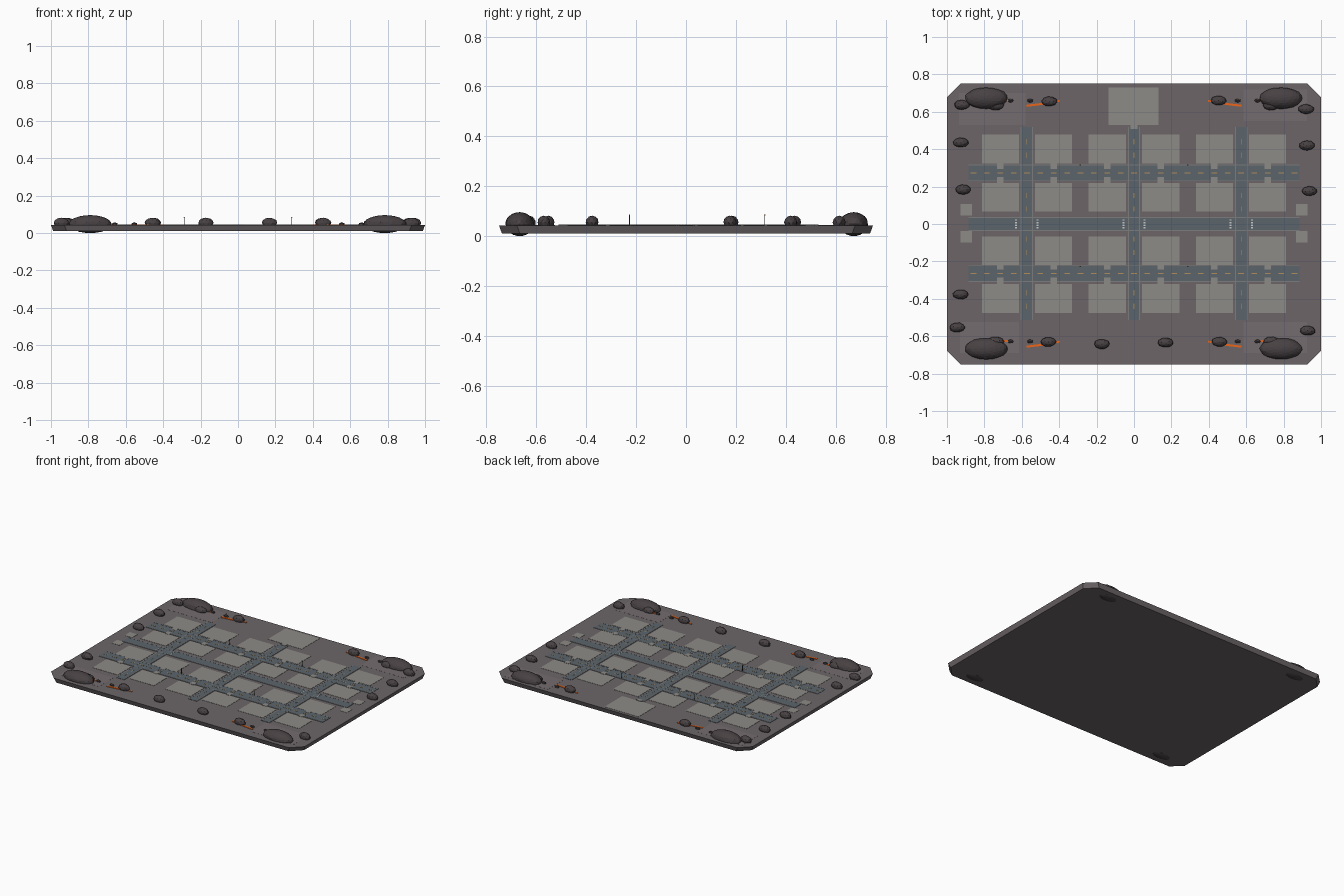
import bpy, bmesh, math, random
from mathutils import Vector

if "Cube" in bpy.data.objects:
    bpy.data.objects.remove(bpy.data.objects["Cube"])

random.seed(4)
TOP = 0.043  # ground level of the slab


def mat(name, r, g, b):
    m = bpy.data.materials.new(name)
    m.diffuse_color = (r, g, b, 1)
    m.use_nodes = True
    m.node_tree.nodes["Principled BSDF"].inputs["Base Color"].default_value = m.diffuse_color
    return m


GROUND = mat("ground", 0.15, 0.13, 0.135)
PATCH = mat("patch", 0.175, 0.15, 0.157)
PAD = mat("pad", 0.27, 0.26, 0.24)
ROAD = mat("road", 0.105, 0.13, 0.15)
CURB = mat("curb", 0.2, 0.2, 0.2)
ROCK = mat("rock", 0.065, 0.053, 0.056)
LAVA = mat("lava", 0.85, 0.13, 0.01)
DASH = mat("dash", 0.45, 0.27, 0.1)
WHITE = mat("white", 0.75, 0.75, 0.72)
METAL = mat("metal", 0.06, 0.06, 0.07)


def finish(name, bm, m):
    bmesh.ops.recalc_face_normals(bm, faces=bm.faces)
    me = bpy.data.meshes.new(name)
    bm.to_mesh(me)
    bm.free()
    me.materials.append(m)
    ob = bpy.data.objects.new(name, me)
    bpy.context.collection.objects.link(ob)
    return ob


def boxes(name, items, m, z0, z1):
    """One object made of boxes given as (x, y, width, depth[, turn])."""
    bm = bmesh.new()
    for x, y, w, d, *turn in items:
        a = turn[0] if turn else 0
        vs = bmesh.ops.create_cube(bm, size=1)["verts"]
        for v in vs:
            px, py = v.co.x * w, v.co.y * d
            v.co = Vector((x + px * math.cos(a) - py * math.sin(a),
                           y + px * math.sin(a) + py * math.cos(a),
                           z1 if v.co.z > 0 else z0))
    return finish(name, bm, m)


def rock(name, x, y, z, rx, ry, rz, sub, turn=0.0, jitter=0.0):
    bm = bmesh.new()
    bmesh.ops.create_icosphere(bm, subdivisions=sub, radius=1)
    for v in bm.verts:
        k = 1 + random.uniform(-jitter, jitter)
        px, py = v.co.x * math.cos(turn) - v.co.y * math.sin(turn), v.co.x * math.sin(turn) + v.co.y * math.cos(turn)
        v.co = Vector((px * rx * k, py * ry * k, v.co.z * rz))
    ob = finish(name, bm, ROCK)
    ob.location = (x, y, z)
    return ob


# Base slab: chamfered rectangle, slightly narrower below
bm = bmesh.new()
rings = []
for z, s in ((0.01, 0.012), (TOP, 0.0)):
    X, Y, c = 1 - s, 0.75 - s, 0.072
    pts = [(X, Y - c), (X - c, Y), (c - X, Y), (-X, Y - c),
           (-X, c - Y), (c - X, -Y), (X - c, -Y), (X, c - Y)]
    rings.append([bm.verts.new((x, y, z)) for x, y in pts])
bm.faces.new(rings[0])
bm.faces.new(rings[1])
for i in range(8):
    j = (i + 1) % 8
    bm.faces.new((rings[0][i], rings[0][j], rings[1][j], rings[1][i]))
finish("base_slab", bm, GROUND)

# Faint corner clearings
boxes("corner_clearing", [(-0.757, 0.615, 0.355, 0.17), (0.755, 0.635, 0.34, 0.17),
                          (-0.772, -0.607, 0.315, 0.165), (0.755, -0.607, 0.34, 0.165)],
      PATCH, TOP - 0.003, TOP + 0.0006)

# Building plots
cols = [-0.715, -0.43, -0.143, 0.143, 0.43, 0.715]
rows = [-0.398, -0.143, 0.143, 0.402]
boxes("building_plots", [(x, y, 0.198, 0.155) for x in cols for y in rows], PAD, TOP - 0.003, TOP + 0.0015)
boxes("main_plot", [(-0.002, 0.63, 0.268, 0.2)], PAD, TOP - 0.003, TOP + 0.0015)
boxes("side_plots", [(sx * 0.897, y, 0.06, 0.06) for sx in (-1, 1) for y in (-0.068, 0.076)],
      PAD, TOP - 0.003, TOP + 0.0015)

# Roads
SIDE = (-0.265, 0.273)
AVE = (-0.573, 0, 0.573)
boxes("main_road", [(0, 0, 1.77, 0.062)], ROAD, TOP - 0.003, TOP + 0.0022)
boxes("side_roads", [(0, y, 1.77, 0.08) for y in SIDE], ROAD, TOP - 0.003, TOP + 0.0018)
boxes("avenues", [(x, 0.003, 0.056, 1.03) for x in AVE], ROAD, TOP - 0.003, TOP + 0.002)

# Curbs beside the roads
curbs = [(0, s * 0.034, 1.77, 0.005) for s in (-1, 1)]
curbs += [(0, y + s * 0.042, 1.77, 0.004) for y in SIDE for s in (-1, 1)]
curbs += [(x + s * 0.0305, 0.003, 0.005, 1.03) for x in AVE for s in (-1, 1)]
boxes("curbs", curbs, CURB, TOP - 0.003, TOP + 0.0025)

# Driveways joining the plots to the side roads
boxes("driveways", [(x, y + s * 0.038, 0.034, 0.034) for x in cols for y in SIDE for s in (-1, 1)],
      PAD, TOP - 0.003, TOP + 0.003)
boxes("main_gate_step", [(0, 0.519, 0.035, 0.024)], PAD, TOP - 0.003, TOP + 0.004)

# Lane dashes
dashes = [(-0.858 + i * 0.0715, y, 0.03, 0.005) for i in range(25) for y in SIDE]
dashes += [(x, s * (0.08 + i * 0.072), 0.004, 0.028)
           for x in AVE for s in (-1, 1) for i in range(6) if i not in (2, 3)]
boxes("lane_dashes", dashes, DASH, TOP, TOP + 0.003)

# Crossing marks
boxes("crossing_marks", [(x + s * 0.057, -0.02 + k * 0.0135, 0.01, 0.006)
                         for x in AVE for s in (-1, 1) for k in range(4)], WHITE, TOP, TOP + 0.0032)

# Street lamps and kerb posts
lamps = [(s * 0.287, y) for s in (-1, 1) for y in (-0.227, 0.316)]
boxes("lamp_posts", [(x, y, 0.003, 0.003) for x, y in lamps], METAL, TOP, 0.083)
boxes("lamp_heads", [(x, y, 0.007, 0.005) for x, y in lamps], DASH, 0.083, 0.086)

# Large corner boulders, each with a companion
for i, (x, y) in enumerate([(-0.79, 0.673), (0.785, 0.673), (-0.79, -0.667), (0.785, -0.667)]):
    rock(f"corner_boulder_{i}", x, y, 0.048, 0.113, 0.057, 0.048, 3, 0.3 * i, 0.025)
    s, t = math.copysign(1, x), math.copysign(1, y)
    rock(f"companion_rock_{i}", x - s * 0.05, y - t * 0.038, 0.05, 0.045, 0.027, 0.026, 2, 0.4, 0.04)

# Scattered rocks round the edge
edge = [(-0.92, 0.637), (-0.927, 0.436), (-0.914, 0.184), (-0.927, -0.376), (-0.945, -0.553),
        (-0.172, -0.642), (0.168, -0.634), (0.928, -0.57), (0.92, 0.614), (0.924, 0.42),
        (0.938, 0.176), (-0.452, 0.655), (0.452, 0.66), (-0.458, -0.63), (0.456, -0.63)]
for i, (x, y) in enumerate(edge):
    rock(f"edge_rock_{i}", x, y, 0.055, 0.042, 0.026, 0.027, 2, i * 0.7, 0.05)

# Pebbles and glowing cracks between the corner boulders and rocks
cracks = []
for sx in (-1, 1):
    for cy in (0.66, -0.628):
        for px in (0.555, 0.66):
            rock("pebble", sx * px, cy, 0.047, 0.018, 0.011, 0.011, 1)
        cracks += [(sx * 0.525, cy - 0.022, 0.1, 0.011, -sx * 0.12),
                   (sx * 0.425, cy - 0.004, 0.06, 0.01, -sx * 0.1),
                   (sx * 0.685, cy + 0.002, 0.06, 0.01, sx * 0.08)]
boxes("glowing_cracks", cracks, LAVA, TOP, TOP + 0.004)
